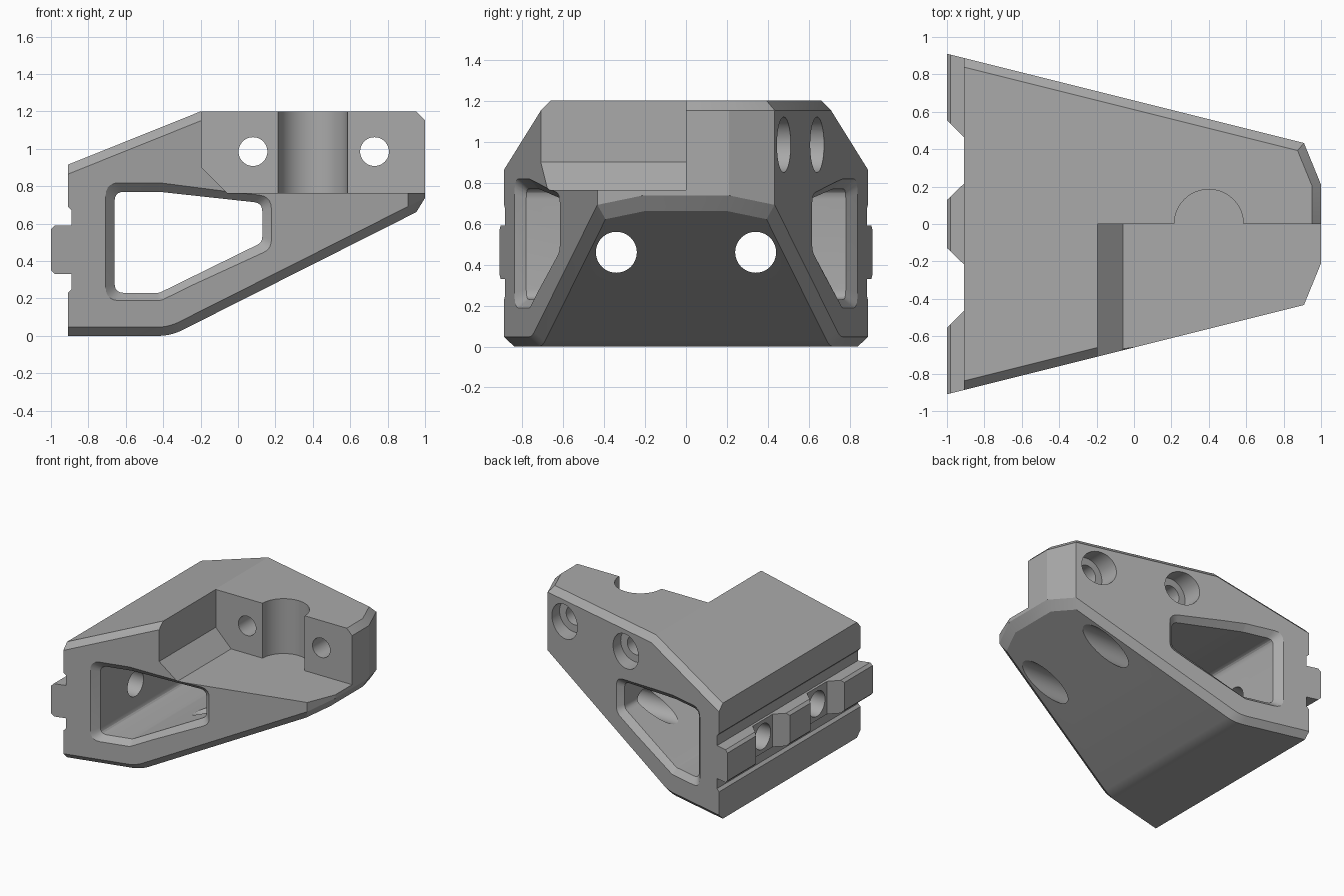
import bpy, bmesh, math
from mathutils import Vector, Matrix

if "Cube" in bpy.data.objects:
    bpy.data.objects.remove(bpy.data.objects["Cube"], do_unlink=True)

grey = bpy.data.materials.new("plain grey")
grey.use_nodes = True
grey.diffuse_color = (0.4, 0.4, 0.4, 1)
grey.node_tree.nodes["Principled BSDF"].inputs["Base Color"].default_value = grey.diffuse_color


def half_width(x):
    return 0.91 - 0.25 * (x + 1)


def to_object(name, bm):
    bmesh.ops.recalc_face_normals(bm, faces=bm.faces[:])
    mesh = bpy.data.meshes.new(name)
    bm.to_mesh(mesh)
    bm.free()
    ob = bpy.data.objects.new(name, mesh)
    bpy.context.collection.objects.link(ob)
    ob.data.materials.append(grey)
    return ob


def loft(name, rings):
    bm = bmesh.new()
    loops = [[bm.verts.new(p) for p in ring] for ring in rings]
    for a, b in zip(loops, loops[1:]):
        for i in range(len(a)):
            j = (i + 1) % len(a)
            bm.faces.new((a[i], a[j], b[j], b[i]))
    bm.faces.new(loops[0])
    bm.faces.new(loops[-1])
    return to_object(name, bm)


def rod(name, start, end, radius):
    start, end = Vector(start), Vector(end)
    axis = end - start
    turn = Vector((0, 0, 1)).rotation_difference(axis).to_matrix().to_4x4()
    bm = bmesh.new()
    bmesh.ops.create_cone(bm, cap_ends=True, segments=48, radius1=radius, radius2=radius,
                          depth=axis.length, matrix=Matrix.Translation((start + end) / 2) @ turn)
    return to_object(name, bm)


def rounded(points, radius, steps=5):
    """Round every corner of a 2D outline with a quadratic arc."""
    out = []
    for i, p in enumerate(points):
        p = Vector(p)
        a, b = Vector(points[i - 1]) - p, Vector(points[(i + 1) % len(points)]) - p
        reach = radius / math.tan(a.angle(b) / 2)
        a, b = p + a.normalized() * reach, p + b.normalized() * reach
        for k in range(steps + 1):
            t = k / steps
            out.append(a * (1 - t) ** 2 + p * (2 * t * (1 - t)) + b * t ** 2)
    return out


def plane(normal, point):
    n = Vector(normal).normalized()
    return n, n.dot(Vector(point))


# Outer walls, roof and underside planes of the tapered block
walls = [plane((1, 0, 0), (1, 0, 0))]
for s in (-1, 1):
    walls.append(plane((0.25, s, 0), (-1, s * 0.91, 0)))
    walls.append(plane((0.22, s * 0.09, 0), (1, s * 0.21, 0)))
caps = [plane((0, 0, 1), (0, 0, 1.2)), plane((-0.285, 0, 0.71), (-0.2, 0, 1.2))]
bend, bend_radius, slope = Vector((-0.43, 0, 0.3)), 0.3, math.atan(0.504)
for i in range(7):
    a = slope * i / 6
    n = Vector((math.sin(a), 0, -math.cos(a)))
    caps.append((n, n.dot(bend) + bend_radius))

# Chamfers wherever a wall meets the roof or underside
chamfer = 0.047
bevels = []
for n1, d1 in walls:
    for n2, d2 in caps:
        n = n1 + n2
        bevels.append((n.normalized(), (d1 + d2 - chamfer) / n.length))

bm = bmesh.new()
bmesh.ops.create_cube(bm, size=1, matrix=Matrix.Translation((0.5, 0, 0.5)) @ Matrix.Diagonal((3, 3, 3, 1)))
for n, d in walls + caps + bevels:
    cut = bmesh.ops.bisect_plane(bm, geom=bm.verts[:] + bm.edges[:] + bm.faces[:], dist=1e-6,
                                 plane_co=n * d, plane_no=n, clear_outer=True)
    edges = [e for e in cut["geom_cut"] if isinstance(e, bmesh.types.BMEdge) and e.is_boundary]
    if len(edges) > 2:
        bmesh.ops.edgeloop_fill(bm, edges=edges)
body = to_object("bracket_body", bm)

cutters = []

# Rear face, grooves and tongue edges
for s in (-1, 1):
    outline = [(-1.05, 0.06), (-0.98, 0.13), (-0.89, 0.13), (-0.89, 0.21),
               (-0.91, 0.23), (-0.91, 1), (-1.05, 1)]
    cutters.append(loft("rear_cutter", [[(x, y, 0.46 + s * z) for x, z in outline] for y in (-2, 2)]))
cutters.append(loft("rear_trim", [[(x, y, z) for x, z in ((-1, -1), (-1, 2), (-2, 2), (-2, -1))] for y in (-2, 2)]))

# Two tapered gaps in the tongue, with a lengthwise hole through each
for s in (-1, 1):
    gap = [(-1.05, 0.08), (-0.91, 0.215), (-0.91, 0.465), (-1.05, 0.605)]
    cutters.append(loft("tongue_gap", [[(x, s * y, z) for x, y in gap] for z in (0.25, 0.67)]))
    cutters.append(rod("long_hole", (-2, s * 0.34, 0.46), (2, s * 0.34, 0.46), 0.1))

# Side window with sloping rims
inner = [(-0.66, 0.23), (-0.42, 0.23), (0.13, 0.5), (0.13, 0.71), (-0.42, 0.77), (-0.66, 0.77)]
outer = [(-0.73, 0.17), (-0.41, 0.17), (0.2, 0.45), (0.2, 0.76), (-0.42, 0.84), (-0.73, 0.84)]
inner, outer = rounded(inner, 0.05), rounded(outer, 0.085)
rings = []
for outline, s, k in ((outer, -1, 0.02), (inner, -1, -0.045), (inner, 1, -0.045), (outer, 1, 0.02)):
    rings.append([(x, s * (half_width(x) + k), z) for x, z in outline])
cutters.append(loft("window_cutter", rings))

# Front shelf with a sloping inner corner, and the half-round channel
shelf = [(-0.06, 0.765), (2, 0.765), (2, 2), (-0.195, 2), (-0.195, 0.9)]
cutters.append(loft("shelf_cutter", [[(x, y, z) for x, z in shelf] for y in (-2, 0)]))
cutters.append(rod("channel_cutter", (0.4, 0, 0.765), (0.4, 0, 2), 0.185))

# Cross holes, counterbored at the back
for x in (0.08, 0.73):
    cutters.append(rod("cross_hole", (x, -0.3, 0.985), (x, 2, 0.985), 0.077))
    cutters.append(rod("counterbore", (x, half_width(x) - 0.13, 0.985), (x, 2, 0.985), 0.135))

bpy.context.view_layer.objects.active = body
body.select_set(True)
for c in cutters:
    c.hide_render = True
    mod = body.modifiers.new("cut", "BOOLEAN")
    mod.operation, mod.solver, mod.object = "DIFFERENCE", "EXACT", c
    bpy.ops.object.modifier_apply(modifier=mod.name)
    bpy.data.objects.remove(c, do_unlink=True)

bpy.ops.object.shade_smooth_by_angle(angle=math.radians(20))
